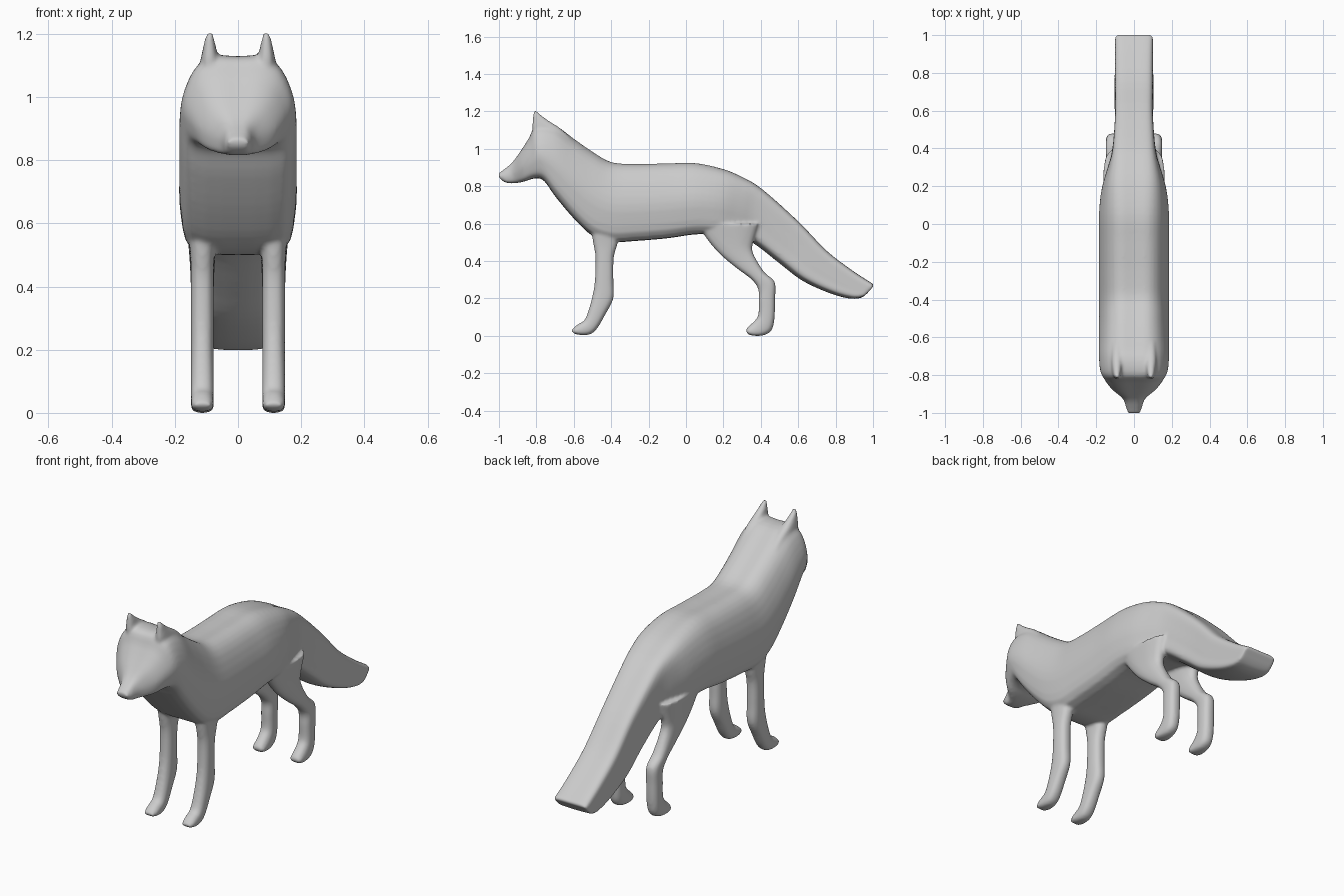
import bpy, bmesh

# Half cross-sections (across, along), from the upper/front edge to the lower/back edge
TRUNK = [(0, 1), (.45, 1), (.78, .74), (1, .15), (1, -.4), (.8, -.92), (0, -1)]
BRUSH = [(0, 1), (.7, 1), (.97, .82), (1, .3), (1, -.3), (.95, -.82), (0, -1)]
LIMB = [(0, 1), (.6, .88), (.93, .5), (1, 0), (.93, -.5), (.6, -.88), (0, -1)]


def spline(pts, steps, closed=False):
    """Catmull-Rom resampling of tuples of any length."""
    n, out = len(pts), []
    for i in range(n if closed else n - 1):
        ids = [i - 1, i, i + 1, i + 2]
        ids = [k % n if closed else min(max(k, 0), n - 1) for k in ids]
        a, b, c, d = (pts[k] for k in ids)
        for s in range(steps):
            t = s / steps
            out.append(tuple(
                .5 * (2 * q + (r - p) * t + (2 * p - 5 * q + 4 * r - w) * t * t
                      + (3 * q - p - 3 * r + w) * t ** 3)
                for p, q, r, w in zip(a, b, c, d)))
    if not closed:
        out.append(tuple(pts[-1]))
    return out


def ring_shape(half):
    return spline(half + [(-u, v) for u, v in half[-2:0:-1]], 3, True)


def loft(bm, stations, sec_a, sec_b=None, x=0):
    """Station: edge1 y,z, edge2 y,z, half width, blend from sec_a to sec_b."""
    A, B = ring_shape(sec_a), ring_shape(sec_b or sec_a)
    rings = []
    for y1, z1, y2, z2, w, t in spline(stations, 4):
        ring = []
        for (ua, va), (ub, vb) in zip(A, B):
            u, v = ua + (ub - ua) * t, va + (vb - va) * t
            ring.append(bm.verts.new((x + u * w,
                                      (y1 + y2) / 2 + v * (y1 - y2) / 2,
                                      (z1 + z2) / 2 + v * (z1 - z2) / 2)))
        rings.append(ring)
    n = len(A)
    for r, q in zip(rings, rings[1:]):
        for i in range(n):
            bm.faces.new((r[i], r[(i + 1) % n], q[(i + 1) % n], q[i]))
    bm.faces.new(rings[0])
    bm.faces.new(rings[-1])


bm = bmesh.new()

# Snout, head, neck, trunk and tail
loft(bm, [
    (-1.003, .868, -.998, .843, .032, 0), (-.975, .888, -.965, .82, .042, 0),
    (-.93, .925, -.92, .816, .058, 0), (-.885, .985, -.865, .825, .115, 0),
    (-.84, 1.055, -.81, .842, .152, 0), (-.80, 1.122, -.76, .83, .174, 0),
    (-.70, 1.12, -.70, .747, .181, 0), (-.6, 1.05, -.6, .628, .181, 0),
    (-.5, .98, -.5, .535, .181, 0), (-.4, .925, -.4, .502, .181, 0),
    (-.28, .915, -.28, .507, .181, 0), (-.1, .918, -.1, .522, .181, 0),
    (.05, .92, .05, .543, .181, 0), (.2, .888, .17, .54, .168, .2),
    (.31, .842, .27, .525, .14, .5), (.41, .78, .36, .495, .115, .8),
    (.6, .61, .5, .387, .1, 1), (.75, .455, .62, .296, .1, 1),
    (.88, .355, .76, .231, .1, 1), (.96, .302, .87, .2, .1, 1),
    (.998, .278, .935, .203, .1, 1), (1.003, .266, .97, .228, .098, 1),
], TRUNK, BRUSH)

for side in (-1, 1):
    # Ears
    loft(bm, [
        (-.81, 1.03, -.56, 1.0, .035, 0), (-.822, 1.11, -.66, 1.10, .03, 0),
        (-.82, 1.15, -.73, 1.147, .022, 0), (-.817, 1.18, -.77, 1.176, .016, 0),
        (-.814, 1.212, -.80, 1.202, .009, 0),
    ], LIMB, x=side * .09)
    # Front legs
    loft(bm, [
        (-.52, .64, -.36, .62, .05, 0), (-.497, .5, -.365, .5, .038, 0),
        (-.484, .42, -.386, .42, .036, 0), (-.487, .3, -.388, .3, .036, 0),
        (-.497, .23, -.388, .2, .036, 0), (-.517, .15, -.428, .12, .036, 0),
        (-.542, .085, -.473, .042, .036, 0), (-.575, .064, -.51, .009, .036, 0),
        (-.598, .046, -.56, .004, .035, 0), (-.614, .03, -.60, .012, .027, 0),
    ], LIMB, x=side * .113)
    # Hind legs
    loft(bm, [
        (.06, .60, .39, .60, .05, 0), (.11, .52, .36, .5, .042, 0),
        (.18, .438, .355, .455, .038, 0), (.27, .362, .38, .40, .036, 0),
        (.35, .302, .422, .337, .036, 0), (.386, .25, .475, .288, .036, 0),
        (.388, .19, .477, .2, .036, 0), (.386, .11, .473, .09, .036, 0),
        (.358, .072, .458, .03, .036, 0), (.335, .052, .42, .004, .036, 0),
        (.323, .037, .37, .0, .035, 0), (.318, .027, .335, .006, .027, 0),
    ], LIMB, x=side * .113)

bmesh.ops.recalc_face_normals(bm, faces=bm.faces)
mesh = bpy.data.meshes.new("fox")
bm.to_mesh(mesh)
bm.free()
fox = bpy.data.objects.new("fox", mesh)
bpy.context.collection.objects.link(fox)

# Fuse the parts into one soft skin
skin = fox.modifiers.new("fuse", "REMESH")
skin.mode = "VOXEL"
skin.voxel_size = .008
skin.use_smooth_shade = True
soft = fox.modifiers.new("soften", "SMOOTH")
soft.factor = .5
soft.iterations = 8
